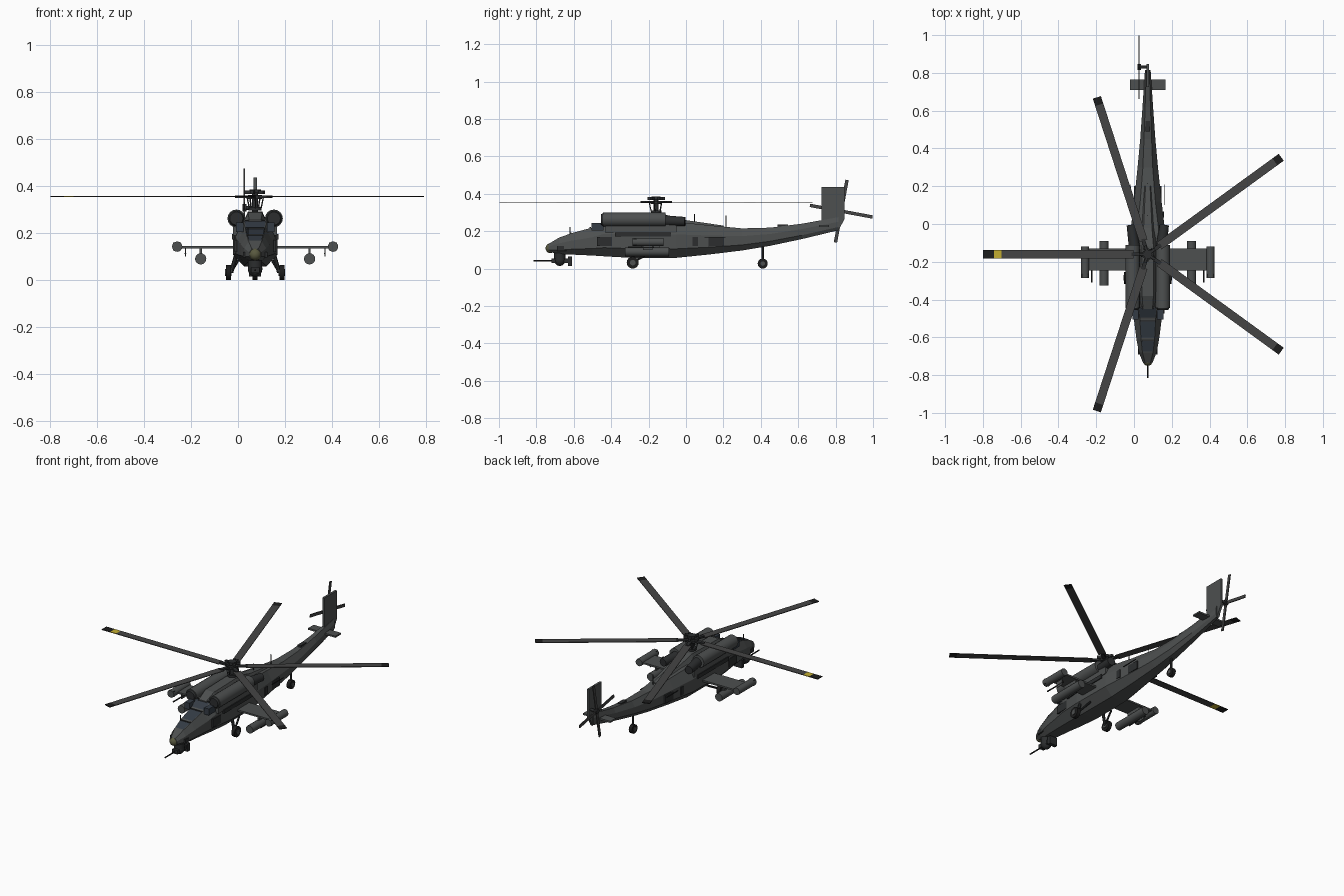
import bpy, bmesh, math
from mathutils import Matrix, Vector

if "Cube" in bpy.data.objects:
    bpy.data.objects.remove(bpy.data.objects["Cube"])

CX = 0.073                        # fuselage centreline
HUB = Vector((CX, -0.16, 0.355))  # main rotor centre
TAIL = Vector((0.027, 0.83, 0.307))
rounded = []


def material(name, c):
    m = bpy.data.materials.new(name)
    m.diffuse_color = (*c, 1)
    m.use_nodes = True
    m.node_tree.nodes["Principled BSDF"].inputs["Base Color"].default_value = m.diffuse_color
    return m


GREY = material("hull_grey", (0.075, 0.08, 0.08))
DARK = material("dark_metal", (0.025, 0.027, 0.028))
BLADE = material("blade_grey", (0.06, 0.06, 0.06))
BLACK = material("black", (0.012, 0.012, 0.012))
YELLOW = material("yellow", (0.55, 0.42, 0.03))
OLIVE = material("olive", (0.1, 0.1, 0.05))
GLASS = material("glass", (0.035, 0.045, 0.06))


def finish(name, bm, mat):
    bmesh.ops.recalc_face_normals(bm, faces=bm.faces)
    me = bpy.data.meshes.new(name)
    bm.to_mesh(me)
    bm.free()
    me.materials.append(mat)
    ob = bpy.data.objects.new(name, me)
    bpy.context.collection.objects.link(ob)
    return ob


def box(name, lo, hi, mat=GREY, M=Matrix()):
    lo, hi = Vector(lo), Vector(hi)
    bm = bmesh.new()
    bmesh.ops.create_cube(bm, size=1, matrix=M @ Matrix.Translation((lo + hi) / 2) @ Matrix.Diagonal((*(hi - lo), 1)))
    return finish(name, bm, mat)


def rod(name, a, b, r, r2=None, mat=GREY, n=16):
    a, b = Vector(a), Vector(b)
    d = b - a
    M = Matrix.Translation((a + b) / 2) @ d.to_track_quat('Z', 'Y').to_matrix().to_4x4()
    bm = bmesh.new()
    bmesh.ops.create_cone(bm, cap_ends=True, segments=n, radius1=r, radius2=r if r2 is None else r2, depth=d.length, matrix=M)
    ob = finish(name, bm, mat)
    if n >= 12:
        rounded.append(ob)
    return ob


def ball(name, c, r, mat, scale=(1, 1, 1)):
    bm = bmesh.new()
    bmesh.ops.create_uvsphere(bm, u_segments=16, v_segments=10, radius=r, matrix=Matrix.Translation(c) @ Matrix.Diagonal((*scale, 1)))
    rounded.append(finish(name, bm, mat))


def loft(name, sections, mat=GREY):
    """Eight-sided hull; section = y, half width, bottom z, top z, top half width."""
    bm = bmesh.new()
    rings = []
    for y, w, zb, zt, wt in sections:
        h = zt - zb
        half = [(w * 0.5, zb), (w, zb + h * 0.25), (w, zb + h * 0.65), (wt, zt)]
        pts = half + [(-x, z) for x, z in reversed(half)]
        rings.append([bm.verts.new((CX + x, y, z)) for x, z in pts])
    for a, b in zip(rings, rings[1:]):
        for i in range(8):
            j = (i + 1) % 8
            bm.faces.new((a[i], a[j], b[j], b[i]))
    bm.faces.new(rings[0])
    bm.faces.new(rings[-1])
    return finish(name, bm, mat)


def plate(name, yz, x0, x1, mat=GREY):
    bm = bmesh.new()
    f = bm.faces.new([bm.verts.new((x0, y, z)) for y, z in yz])
    ext = bmesh.ops.extrude_face_region(bm, geom=[f])["geom"]
    bmesh.ops.translate(bm, vec=(x1 - x0, 0, 0), verts=[v for v in ext if isinstance(v, bmesh.types.BMVert)])
    return finish(name, bm, mat)


# Fuselage and tail boom
loft("fuselage", [
    (-0.735, 0.025, 0.09, 0.132, 0.014), (-0.68, 0.047, 0.078, 0.165, 0.028),
    (-0.61, 0.06, 0.075, 0.19, 0.036), (-0.50, 0.074, 0.07, 0.22, 0.042),
    (-0.44, 0.083, 0.066, 0.25, 0.05), (-0.30, 0.095, 0.058, 0.255, 0.065),
    (-0.05, 0.093, 0.058, 0.25, 0.06), (0.12, 0.073, 0.075, 0.232, 0.04),
    (0.30, 0.054, 0.097, 0.215, 0.026), (0.45, 0.04, 0.122, 0.219, 0.02),
    (0.62, 0.028, 0.158, 0.24, 0.014), (0.815, 0.015, 0.205, 0.275, 0.008)])
# Gearbox fairing between the engines
loft("gearbox_fairing", [
    (-0.45, 0.04, 0.2, 0.255, 0.025), (-0.38, 0.045, 0.2, 0.287, 0.03),
    (-0.12, 0.045, 0.2, 0.292, 0.03), (-0.02, 0.035, 0.2, 0.262, 0.022),
    (0.2, 0.02, 0.2, 0.23, 0.012)])
# Tail fin and stabilizer
plate("tail_fin", [(0.725, 0.25), (0.725, 0.437), (0.848, 0.437), (0.848, 0.265), (0.812, 0.2)], CX - 0.007, CX + 0.007)
box("stabilizer", (-0.02, 0.71, 0.222), (0.166, 0.764, 0.232))
box("boom_beacon", (CX - 0.012, 0.49, 0.215), (CX + 0.012, 0.545, 0.235), DARK)
# Windscreens following the stepped nose
for k, (y0, z0, w0, y1, z1, w1) in enumerate([
        (-0.675, 0.169, 0.026, -0.62, 0.189, 0.034), (-0.60, 0.195, 0.035, -0.515, 0.218, 0.04),
        (-0.495, 0.2245, 0.04, -0.445, 0.251, 0.045)]):
    bm = bmesh.new()
    bm.faces.new([bm.verts.new(p) for p in ((CX - w0, y0, z0), (CX + w0, y0, z0), (CX + w1, y1, z1), (CX - w1, y1, z1))])
    finish(f"windscreen_{k}", bm, GLASS)
    box(f"windscreen_frame_{k}", (CX - w1, y1, z1 - 0.004), (CX + w1, y1 + 0.008, z1 + 0.005), DARK)

# Nose sensor, chin turret and gun
ball("nose_sensor", (CX, -0.725, 0.109), 0.026, OLIVE)
ball("chin_turret", (CX, -0.675, 0.048), 0.031, DARK, (1, 1, 1.1))
rod("turret_mount", (CX, -0.675, 0.05), (CX, -0.675, 0.095), 0.03, mat=DARK)
box("gun_body", (CX - 0.018, -0.72, 0.03), (CX + 0.018, -0.612, 0.054), DARK)
box("gun_counterweight", (CX - 0.026, -0.632, 0.015), (CX + 0.026, -0.61, 0.064), DARK)
rod("gun_barrel", (CX, -0.815, 0.042), (CX, -0.69, 0.042), 0.004, mat=BLACK, n=8)

# Parts repeated on both sides
for s, side in ((-1, "left"), (1, "right")):
    X = lambda d: CX + s * d

    def sbox(name, d0, d1, y, z, mat=GREY):
        a, b = sorted((X(d0), X(d1)))
        return box(f"{side}_{name}", (a, y[0], z[0]), (b, y[1], z[1]), mat)

    def srod(name, a, b, *args, **kw):
        return rod(f"{side}_{name}", (X(a[0]), *a[1:]), (X(b[0]), *b[1:]), *args, **kw)

    # Engines, intakes, exhausts
    srod("engine", (0.08, -0.445, 0.262), (0.08, -0.11, 0.262), 0.038)
    srod("intake", (0.08, -0.455, 0.262), (0.08, -0.44, 0.262), 0.028, 0.036, mat=DARK)
    srod("exhaust", (0.072, -0.115, 0.256), (0.088, -0.005, 0.252), 0.029, 0.024, mat=DARK)
    sbox("engine_deck", 0.03, 0.094, (-0.43, -0.05), (0.19, 0.24))
    sbox("side_panel", 0.085, 0.099, (-0.38, -0.08), (0.172, 0.196), DARK)
    sbox("intake_glass", 0.05, 0.082, (-0.505, -0.44), (0.205, 0.245), GLASS)
    # Cabin windows
    for k, (y0, y1, d) in enumerate(((-0.475, -0.395, 0.088), (0.035, 0.065, 0.085), (0.12, 0.2, 0.073))):
        sbox(f"window_{k}", d - 0.03, d, (y0, y1), (0.12, 0.17), DARK)
    sbox("side_rail", 0.088, 0.092, (0.1, 0.21), (0.165, 0.169), DARK)
    sbox("nose_sensor_fin", 0.04, 0.052, (-0.69, -0.64), (0.095, 0.12), DARK)
    # Stub wing, pylons and stores
    sbox("wing", 0.06, 0.332, (-0.245, -0.13), (0.135, 0.145))
    srod("tip_pod", (0.332, -0.285, 0.142), (0.332, -0.12, 0.142), 0.022)
    sbox("tip_rail", 0.315, 0.349, (-0.28, -0.265), (0.125, 0.159), DARK)
    srod("store_pod", (0.232, -0.325, 0.09), (0.232, -0.09, 0.09), 0.024)
    sbox("store_pylon", 0.227, 0.237, (-0.24, -0.14), (0.1, 0.14))
    srod("probe", (0.297, -0.31, 0.113), (0.297, -0.17, 0.113), 0.004, mat=DARK, n=8)
    sbox("probe_pylon", 0.295, 0.299, (-0.23, -0.18), (0.1, 0.138))
    # Main landing gear
    srod("main_wheel", (0.103, -0.285, 0.032), (0.125, -0.285, 0.032), 0.032, mat=BLACK)
    srod("wheel_hub", (0.1, -0.285, 0.032), (0.128, -0.285, 0.032), 0.015, mat=GREY)
    srod("gear_strut", (0.102, -0.285, 0.032), (0.08, -0.28, 0.11), 0.009, mat=DARK, n=8)
    srod("gear_brace", (0.102, -0.285, 0.035), (0.075, -0.2, 0.08), 0.006, mat=DARK, n=8)

# Tail wheel
rod("tail_wheel", (CX - 0.011, 0.41, 0.027), (CX + 0.011, 0.41, 0.027), 0.027, mat=BLACK)
rod("tail_wheel_hub", (CX - 0.014, 0.41, 0.027), (CX + 0.014, 0.41, 0.027), 0.012)
rod("tail_strut", (CX, 0.41, 0.035), (CX, 0.41, 0.13), 0.006, mat=DARK, n=8)

# Aerials
for k, (x, y, z0, z1) in enumerate(((CX, 0.045, 0.235, 0.292), (CX, 0.215, 0.215, 0.285), (CX - 0.03, -0.62, 0.17, 0.222))):
    rod(f"aerial_{k}", (x, y, z0), (x, y, z1), 0.0025, mat=DARK, n=6)

# Main rotor mast and hub
rod("mast", (CX, HUB.y, 0.28), (CX, HUB.y, 0.38), 0.013, mat=DARK)
rod("swashplate", (CX, HUB.y, 0.297), (CX, HUB.y, 0.31), 0.028, mat=DARK)
rod("hub_lower", (CX, HUB.y, 0.346), (CX, HUB.y, 0.362), 0.03, mat=DARK)
rod("hub_cap", (CX, HUB.y, 0.37), (CX, HUB.y, 0.386), 0.024, mat=DARK)
for k in range(5):
    M = Matrix.Translation(HUB) @ Matrix.Rotation(math.radians(180 - 72 * k), 4, 'Z')
    box(f"blade_grip_{k}", (0.015, -0.01, -0.005), (0.085, 0.01, 0.006), DARK, M)
    box(f"blade_damper_{k}", (0.02, -0.007, 0.012), (0.047, 0.007, 0.027), DARK, M)
    rod(f"pitch_link_{k}", M @ Vector((0.024, 0.01, -0.05)), M @ Vector((0.035, 0.012, 0)), 0.003, mat=DARK, n=6)
    end = 0.775 if k == 0 else 0.832
    box(f"blade_{k}", (0.075, -0.0225, -0.002), (end, 0.0225, 0.002), BLADE, M)
    if k == 0:
        box("blade_band", (0.775, -0.0225, -0.002), (0.815, 0.0225, 0.002), YELLOW, M)
        end = 0.815
    box(f"blade_tip_{k}", (end, -0.0225, -0.002), (0.873, 0.0225, 0.002), BLACK, M)

# Tail rotor
rod("tail_rotor_shaft", TAIL - Vector((0.008, 0, 0)), (CX, TAIL.y, TAIL.z), 0.008, mat=DARK, n=12)
rod("tail_rotor_hub", TAIL - Vector((0.008, 0, 0)), TAIL + Vector((0.01, 0, 0)), 0.016, mat=DARK)
for k in range(4):
    M = Matrix.Translation(TAIL) @ Matrix.Rotation(math.radians(-10.5 + 90 * k), 4, 'X')
    box(f"tail_blade_{k}", (-0.003, 0.01, -0.009), (0.003, 0.17, 0.009), BLADE, M)

# Smooth the round parts
bpy.ops.object.select_all(action='DESELECT')
for ob in rounded:
    ob.select_set(True)
bpy.context.view_layer.objects.active = rounded[0]
bpy.ops.object.shade_smooth_by_angle(angle=math.radians(40))
